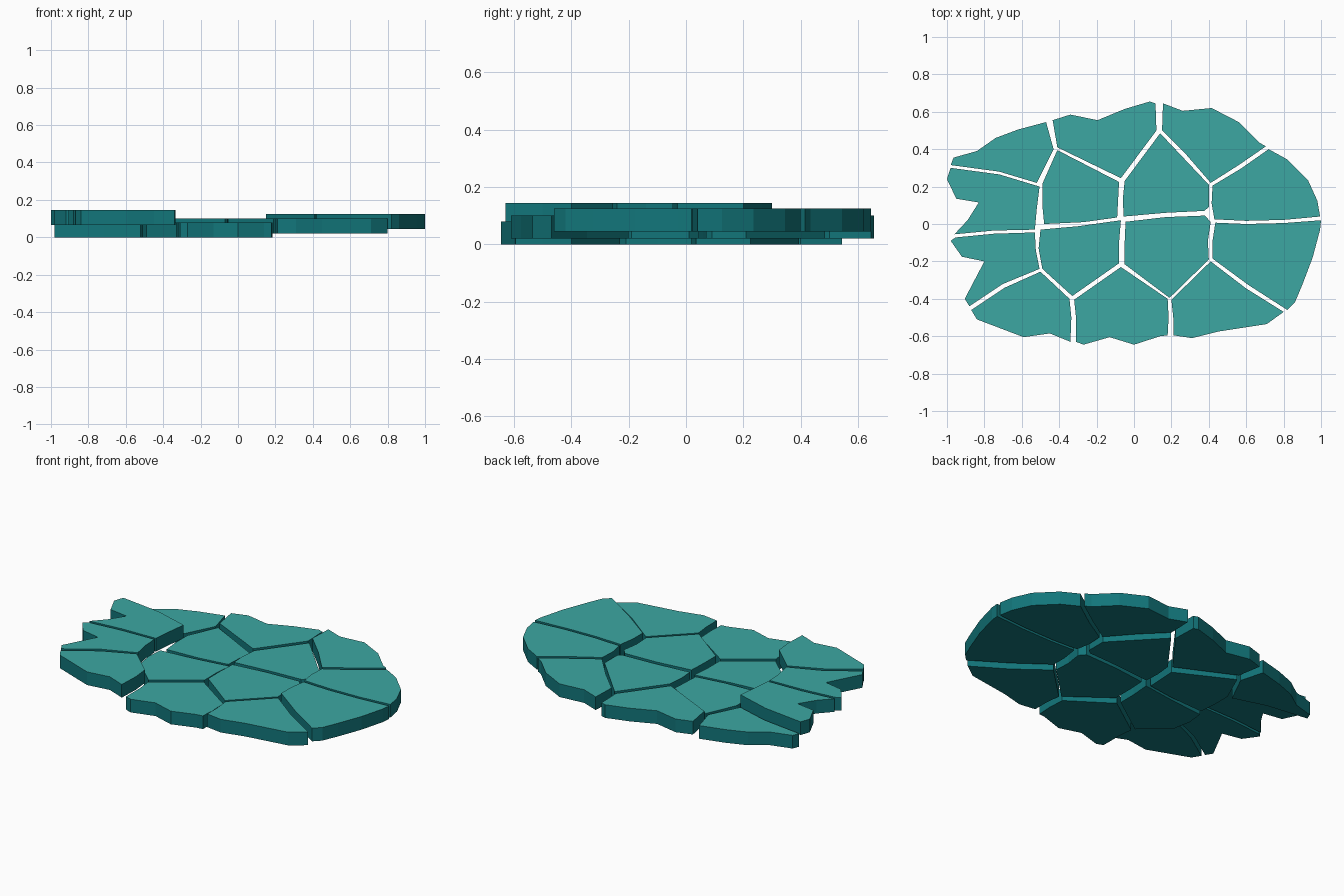
import bpy, bmesh

THICK = 0.08


def material(name, rgb):
    m = bpy.data.materials.new(name)
    m.diffuse_color = (*rgb, 1.0)
    return m


top_mat = material("light_teal", (0.045, 0.39, 0.365))
side_mat = material("deep_teal", (0.006, 0.18, 0.195))


def plate(name, base, outline):
    """Extrude a flat outline into a slab standing on the given height."""
    bm = bmesh.new()
    face = bm.faces.new([bm.verts.new((x, y, base)) for x, y in outline])
    ext = bmesh.ops.extrude_face_region(bm, geom=[face], use_keep_orig=True)
    moved = [g for g in ext["geom"] if isinstance(g, bmesh.types.BMVert)]
    bmesh.ops.translate(bm, verts=moved, vec=(0, 0, THICK))
    bmesh.ops.recalc_face_normals(bm, faces=bm.faces)
    # light colour on the upper faces only
    for f in bm.faces:
        f.material_index = 0 if f.normal.z > 0.5 else 1
    me = bpy.data.meshes.new(name)
    bm.to_mesh(me)
    bm.free()
    me.materials.append(top_mat)
    me.materials.append(side_mat)
    ob = bpy.data.objects.new(name, me)
    bpy.context.collection.objects.link(ob)


# Raised jagged plates at the left end
LEFT = 0.065
plate("left_upper_plate", LEFT, [
    (-0.98, 0.30), (-1.0, 0.24), (-0.95, 0.135), (-0.83, 0.115), (-0.89, 0.02),
    (-0.96, -0.055), (-0.75, -0.035), (-0.53, -0.03), (-0.52, 0.08),
    (-0.505, 0.20), (-0.72, 0.265)])
plate("left_lower_plate", LEFT, [
    (-0.98, -0.09), (-0.955, -0.072), (-0.75, -0.052), (-0.53, -0.045),
    (-0.525, -0.14), (-0.505, -0.24), (-0.70, -0.32), (-0.88, -0.44),
    (-0.905, -0.40), (-0.80, -0.20), (-0.92, -0.175)])
plate("front_left_plate", LEFT, [
    (-0.87, -0.46), (-0.69, -0.34), (-0.50, -0.255), (-0.345, -0.40),
    (-0.335, -0.50), (-0.34, -0.63), (-0.45, -0.585), (-0.59, -0.605),
    (-0.84, -0.51)])

# Lowest band of plates
LOW = 0.0
plate("back_left_plate", LOW, [
    (-0.98, 0.315), (-0.72, 0.28), (-0.52, 0.22), (-0.43, 0.40), (-0.47, 0.545),
    (-0.62, 0.505), (-0.74, 0.46), (-0.84, 0.39), (-0.965, 0.355)])
plate("inner_left_back_plate", LOW, [
    (-0.48, 0.0), (-0.27, 0.01), (-0.09, 0.035), (-0.085, 0.13),
    (-0.08, 0.225), (-0.41, 0.395), (-0.49, 0.215), (-0.49, 0.1)])
plate("inner_left_front_plate", LOW, [
    (-0.50, -0.03), (-0.30, -0.012), (-0.07, 0.02), (-0.08, -0.10),
    (-0.08, -0.21), (-0.33, -0.385), (-0.49, -0.24), (-0.51, -0.13)])
plate("front_middle_plate", LOW, [
    (-0.32, -0.405), (-0.07, -0.23), (0.18, -0.40), (0.185, -0.50),
    (0.18, -0.595), (0.14, -0.60), (0.0, -0.645), (-0.13, -0.605),
    (-0.27, -0.645), (-0.31, -0.63), (-0.31, -0.50)])

# Second band of plates
MID = 0.02
plate("back_middle_plate", MID, [
    (-0.41, 0.41), (-0.07, 0.245), (0.12, 0.50), (0.115, 0.645), (0.085, 0.655),
    (-0.05, 0.615), (-0.195, 0.555), (-0.34, 0.585), (-0.435, 0.555)])
plate("inner_right_back_plate", MID, [
    (-0.055, 0.04), (0.17, 0.06), (0.375, 0.07), (0.40, 0.09), (0.40, 0.21),
    (0.14, 0.485), (-0.05, 0.23), (-0.06, 0.13)])
plate("inner_right_front_plate", MID, [
    (-0.045, 0.012), (0.17, 0.037), (0.38, 0.045), (0.41, 0.01),
    (0.395, -0.09), (0.40, -0.19), (0.19, -0.395), (-0.05, -0.215),
    (-0.05, -0.10)])
plate("front_right_plate", MID, [
    (0.20, -0.405), (0.41, -0.20), (0.60, -0.345), (0.80, -0.47), (0.71, -0.535),
    (0.45, -0.575), (0.31, -0.61), (0.21, -0.595), (0.21, -0.50)])

# Third band of plates along the smooth right rim
RIGHT = 0.045
plate("back_right_plate", RIGHT, [
    (0.15, 0.50), (0.28, 0.37), (0.41, 0.22), (0.56, 0.315), (0.705, 0.415),
    (0.67, 0.435), (0.56, 0.545), (0.415, 0.62), (0.26, 0.605), (0.155, 0.645)])
plate("right_upper_plate", RIGHT, [
    (0.43, 0.025), (0.60, 0.017), (0.80, 0.022), (0.995, 0.04), (0.98, 0.125),
    (0.93, 0.235), (0.82, 0.345), (0.72, 0.40), (0.57, 0.295), (0.42, 0.205),
    (0.415, 0.11)])
plate("right_lower_plate", RIGHT, [
    (0.435, 0.007), (0.60, 0.0), (0.80, 0.005), (1.0, 0.02), (0.995, -0.03),
    (0.955, -0.18), (0.90, -0.325), (0.86, -0.42), (0.82, -0.46),
    (0.61, -0.325), (0.42, -0.185), (0.42, -0.09)])
